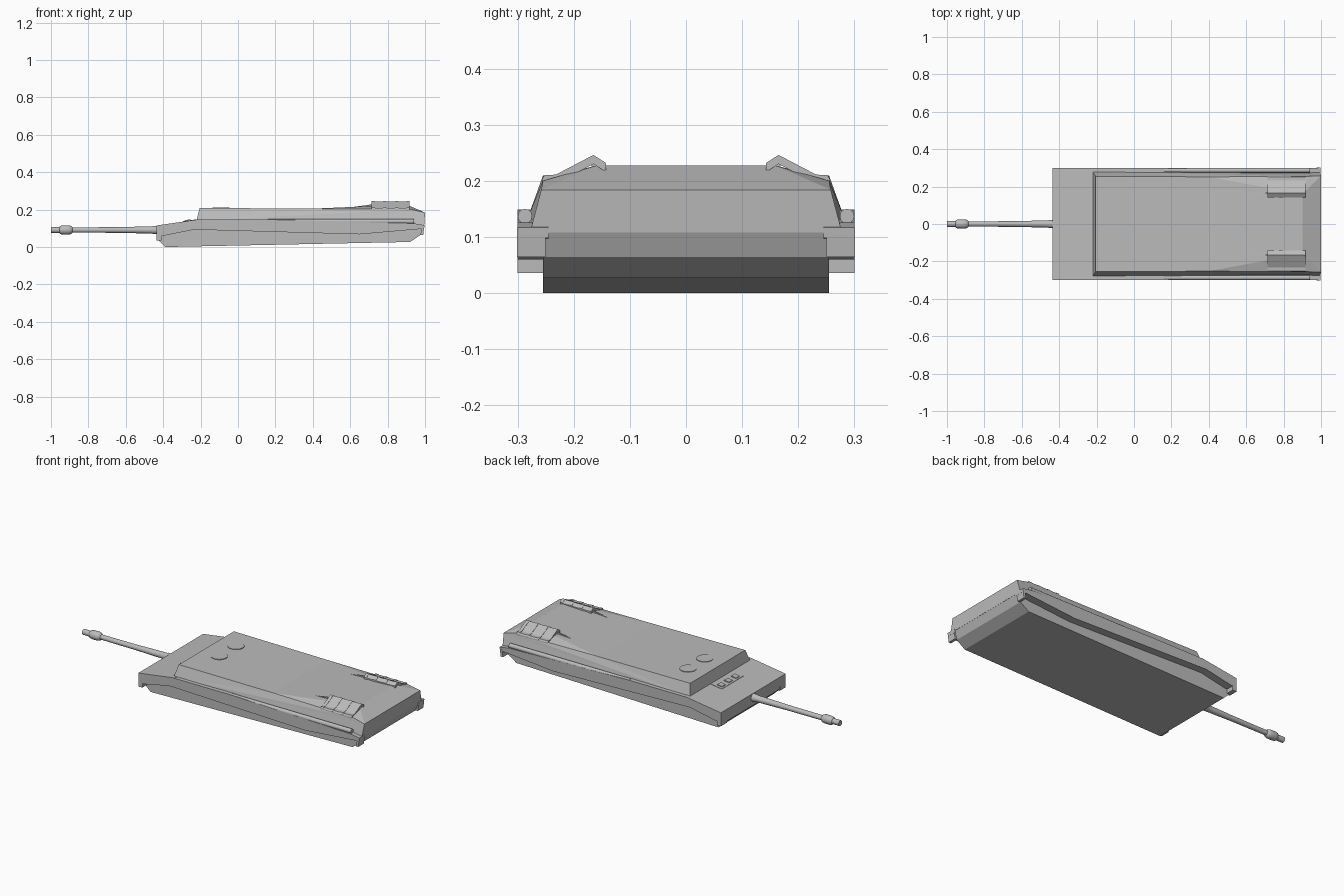
import bpy, bmesh, math

if "Cube" in bpy.data.objects:
    bpy.data.objects.remove(bpy.data.objects["Cube"])

grey = bpy.data.materials.new("armour_grey")
grey.diffuse_color = (0.5, 0.5, 0.5, 1)
grey.use_nodes = True
grey.node_tree.nodes["Principled BSDF"].inputs["Base Color"].default_value = grey.diffuse_color


def finish(name, verts, faces, smooth=False):
    bm = bmesh.new()
    vs = [bm.verts.new(v) for v in verts]
    for f in faces:
        bm.faces.new([vs[i] for i in f])
    bmesh.ops.recalc_face_normals(bm, faces=bm.faces)
    mesh = bpy.data.meshes.new(name)
    bm.to_mesh(mesh)
    bm.free()
    mesh.materials.append(grey)
    ob = bpy.data.objects.new(name, mesh)
    bpy.context.collection.objects.link(ob)
    if smooth:
        bpy.ops.object.select_all(action='DESELECT')
        ob.select_set(True)
        bpy.context.view_layer.objects.active = ob
        bpy.ops.object.shade_smooth_by_angle(angle=math.radians(40))
    return ob


def prism(name, outline, lo, hi, axis):
    """Extrude an outline: (x, z) along y, or (y, z) along x."""
    n = len(outline)
    if axis == 'y':
        verts = [(a, t, b) for t in (lo, hi) for a, b in outline]
    else:
        verts = [(t, a, b) for t in (lo, hi) for a, b in outline]
    faces = [tuple(range(n)), tuple(range(n, 2 * n))]
    faces += [(i, (i + 1) % n, (i + 1) % n + n, i + n) for i in range(n)]
    return finish(name, verts, faces)


def lathe(name, profile, y, z, n=12):
    """Turn (x, radius) rings about an axis along x."""
    verts, faces = [], []
    for x, r in profile:
        for i in range(n):
            a = 2 * math.pi * i / n
            verts.append((x, y + r * math.cos(a), z + r * math.sin(a)))
    for k in range(len(profile) - 1):
        for i in range(n):
            j = (i + 1) % n
            faces.append((k * n + i, k * n + j, k * n + n + j, k * n + n + i))
    faces += [tuple(range(n)), tuple(range(len(verts) - n, len(verts)))]
    return finish(name, verts, faces, True)


# lower hull tub between the sponsons
prism("lower_hull", [(-.435, .113), (-.435, .045), (-.388, 0), (.92, .027),
                     (.975, .064), (.995, .11), (.9, .12), (-.3, .125)], -.255, .255, 'y')

# front deck, full width
prism("front_deck", [(-.436, .115), (-.436, .06), (-.40, .06), (-.2, .1),
                     (-.2, .149), (-.215, .147)], -.3, .3, 'y')

# side sponsons with front mud flaps
for side, s in (("left", 1), ("right", -1)):
    lo, hi = sorted((.245 * s, .3 * s))
    prism(side + "_sponson", [(-.436, .115), (-.436, .036), (-.41, .036), (-.41, .098),
                              (.65, .068), (.995, .098), (.997, .117), (.94, .126),
                              (.16, .147), (-.215, .147)], lo, hi, 'y')
    # rear mud flap
    lo, hi = sorted((.25 * s, .301 * s))
    prism(side + "_rear_flap", [(.985, .117), (.997, .117), (.99, .064), (.975, .064)],
          lo, hi, 'y')
    # stowage tube along the deck
    lathe(side + "_side_tube", [(.16, .013), (.94, .013)], .287 * s, .137)

# superstructure with a roof that rises towards the rear
half = [(-.222, .28, .14), (.995, .278, .108), (-.205, .255, .209), (.4, .252, .205),
        (.93, .255, .2), (1.0, .258, .184), (.9, .16, .227)]
A, B, C, D, E, F, H = range(7)
verts = half + [(x, -y, z) for x, y, z in half]
faces = []
for o in (0, 7):
    faces += [[i + o for i in f] for f in
              ((A, B, F), (A, F, E), (A, E, D), (A, D, C), (D, E, H), (H, E, F))]
faces += [(a, b, b + 7, a + 7) for a, b in ((C, A), (C, D), (D, H), (H, F), (F, B), (B, A))]
finish("superstructure", verts, faces)

# rear roof racks: bent panel with crossing ribs
for side, s in (("left", 1), ("right", -1)):
    top = [(.257, .2), (.252, .208), (.232, .209), (.165, .244), (.143, .23)]
    outline = [(y * s, z) for y, z in top] + [(y * s, z - .008) for y, z in reversed(top)]
    prism(side + "_rack_panel", outline, .73, .905, 'x')
    for k, x in enumerate((.715, .775, .84, .9)):
        rib = [(y * s, z + .002) for y, z in top] + [(y * s, z - .014) for y, z in reversed(top)]
        prism(f"{side}_rack_rib_{k}", rib, x, x + .018, 'x')
    # low fairing ahead of the rack
    lo, hi = sorted((.16 * s, .168 * s))
    prism(side + "_rack_strut", [(.6, .212), (.73, .23), (.73, .215)], lo, hi, 'y')

# gun barrel with muzzle brake and mantlet sleeve
lathe("gun_barrel", [(-1.0, .016), (-.955, .016), (-.95, .022), (-.935, .025), (-.905, .025),
                     (-.89, .021), (-.885, .014), (-.66, .015), (-.52, .018), (-.46, .019),
                     (-.455, .022), (-.42, .022)], 0, .091, 16)

# roof hatches
for name, y in (("commander_hatch", .11), ("loader_hatch", -.045)):
    n = 20
    ring = [(math.cos(2 * math.pi * i / n), math.sin(2 * math.pi * i / n)) for i in range(n)]
    vs = [(-.09 + .045 * a, y + .045 * b, z) for z in (.2, .2115) for a, b in ring]
    finish(name, vs, [tuple(range(n)), tuple(range(n, 2 * n))] +
           [(i, (i + 1) % n, (i + 1) % n + n, i + n) for i in range(n)])

# driver hatch plate and periscopes on the front deck
prism("driver_hatch", [(-.295, .13), (-.295, .1375), (-.225, .1475), (-.225, .14)],
      -.11, .09, 'y')
for k, y in enumerate((-.09, -.025, .04)):
    prism(f"periscope_{k}", [(-.285, .13), (-.285, .143), (-.255, .148), (-.25, .135)],
          y, y + .035, 'y')
